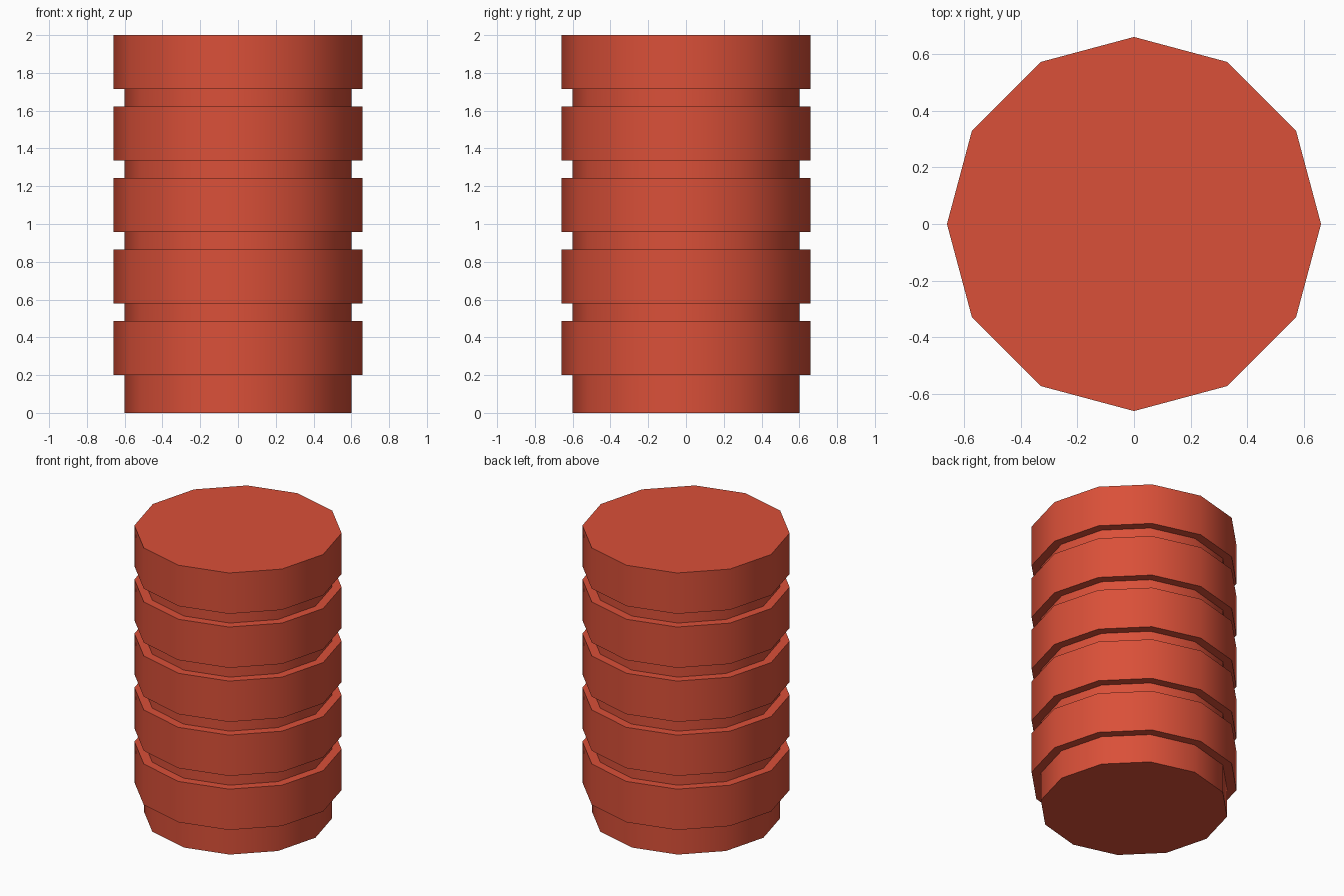
import bpy
import math

cube = bpy.data.objects.get("Cube")
if cube:
    bpy.data.objects.remove(cube, do_unlink=True)

SIDES = 12
RINGS = 5
RING_HEIGHT = 0.286
PITCH = 0.3785

# Single red colour
red = bpy.data.materials.new("brick_red")
red.use_nodes = True
colour = (0.70, 0.08, 0.04, 1.0)
red.diffuse_color = colour
red.node_tree.nodes["Principled BSDF"].inputs["Base Color"].default_value = colour


def add_drum(name, radius, bottom, top):
    """Twelve-sided drum with smooth walls and sharp rims."""
    bpy.ops.mesh.primitive_cylinder_add(
        vertices=SIDES, radius=radius, depth=top - bottom,
        location=(0, 0, (bottom + top) / 2))
    drum = bpy.context.object
    drum.name = name
    drum.data.materials.append(red)
    bpy.ops.object.shade_smooth_by_angle(angle=math.radians(40))
    return drum


# Inner core, ending inside the top ring
add_drum("core", 0.60, 0.0, 1.9)

# Evenly spaced outer rings, counted from the top
for i in range(RINGS):
    top = 2.0 - i * PITCH
    add_drum(f"ring_{i + 1}", 0.66, top - RING_HEIGHT, top)
